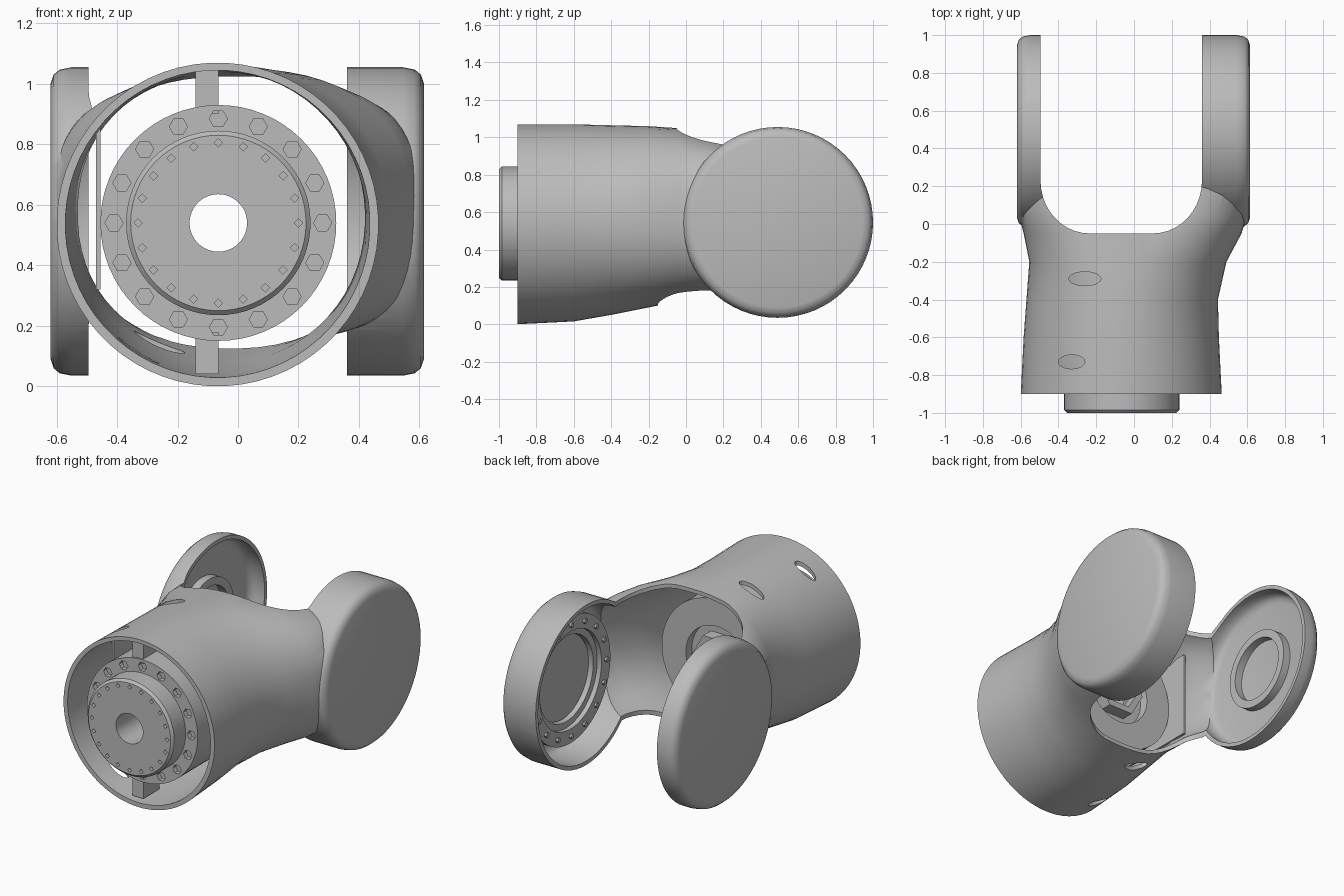
import bpy, bmesh
from math import sin, cos, pi, radians

cube = bpy.data.objects.get("Cube")
if cube:
    bpy.data.objects.remove(cube, do_unlink=True)

GREY = (0.5, 0.5, 0.5, 1)
grey = bpy.data.materials.new("cast_grey")
grey.use_nodes = True
grey.diffuse_color = GREY
grey.node_tree.nodes["Principled BSDF"].inputs["Base Color"].default_value = GREY

CX, CZ = -0.065, 0.54          # tube axis
JY, JZ = 0.49, 0.545           # joint axis of the fork
X0, X1 = -0.62, 0.615          # outer faces of the fork
SEG = 64


def loft(name, rings, closed=False):
    """Skin a list of equal rings; cap the ends or join them into a loop."""
    bm = bmesh.new()
    rows = [[bm.verts.new(p) for p in r] for r in rings]
    n = len(rows[0])
    pairs = list(zip(rows, rows[1:]))
    if closed:
        pairs.append((rows[-1], rows[0]))
    else:
        bm.faces.new(rows[0])
        bm.faces.new(rows[-1])
    for a, b in pairs:
        for i in range(n):
            j = (i + 1) % n
            bm.faces.new((a[i], a[j], b[j], b[i]))
    bmesh.ops.recalc_face_normals(bm, faces=bm.faces)
    me = bpy.data.meshes.new(name)
    bm.to_mesh(me)
    bm.free()
    me.materials.append(grey)
    ob = bpy.data.objects.new(name, me)
    bpy.context.collection.objects.link(ob)
    return ob


def ring_y(r, y, x=CX, z=CZ, n=SEG):
    return [(x + r * cos(2 * pi * i / n), y, z + r * sin(2 * pi * i / n)) for i in range(n)]


def ring_x(r, x, n=SEG, y=JY, z=JZ):
    return [(x, y + r * cos(2 * pi * i / n), z + r * sin(2 * pi * i / n)) for i in range(n)]


def boolean(ob, other, op):
    mod = ob.modifiers.new("cut", 'BOOLEAN')
    mod.operation, mod.solver, mod.object = op, 'EXACT', other
    bpy.context.view_layer.update()
    deps = bpy.context.evaluated_depsgraph_get()
    me = bpy.data.meshes.new_from_object(ob.evaluated_get(deps))
    ob.modifiers.clear()
    ob.data = me
    bpy.data.objects.remove(other, do_unlink=True)


def box(name, x0, x1, y0, y1, z0, z1):
    return loft(name, [[(x0, y, z0), (x1, y, z0), (x1, y, z1), (x0, y, z1)] for y in (y0, y1)])


def finish(ob, angle=35):
    bpy.ops.object.select_all(action='DESELECT')
    ob.select_set(True)
    bpy.context.view_layer.objects.active = ob
    bpy.ops.object.shade_smooth_by_angle(angle=radians(angle))


# Stations of the tube and neck: y, x range, z range, squareness
STATIONS = [
    (-0.90, -0.60, 0.465, 0.0, 1.07, 2),
    (-0.60, -0.585, 0.45, 0.015, 1.07, 2),
    (-0.40, -0.57, 0.445, 0.05, 1.065, 2.05),
    (-0.20, -0.555, 0.49, 0.09, 1.06, 2.2),
    (-0.05, -0.585, 0.57, 0.12, 1.05, 2.4),
    (0.05, -0.61, 0.60, 0.14, 1.02, 2.8),
    (0.15, -0.61, 0.605, 0.155, 0.995, 3.2),
    (0.45, -0.605, 0.60, 0.15, 0.95, 3.2),
]


def power(v, e):
    return abs(v) ** e * (1 if v > 0 else -1)


def solid_body(name, t):
    """Tube and neck joined with the rounded joint drum, inset by t."""
    rings = []
    for k, (y, xa, xb, za, zb, n) in enumerate(STATIONS):
        cx, cz, w, h = (xa + xb) / 2, (za + zb) / 2, (xb - xa) / 2 - t, (zb - za) / 2 - t
        if k == 0 and t:
            y -= 0.1
        rings.append([(cx + w * power(cos(a), 2 / n), y, cz + h * power(sin(a), 2 / n))
                      for a in (2 * pi * (i + 0.5) / SEG for i in range(SEG))])
    body = loft(name, rings)
    edge = [(0.455, 0), (0.485, 0.01), (0.502, 0.03), (0.51, 0.07)]
    drum = [ring_x(r - t, X0 + d + t) for r, d in edge]
    drum += [ring_x(r - t, X1 - d - t) for r, d in reversed(edge)]
    boolean(body, loft("drum", drum), 'UNION')
    return body


def fork_gap(y0, z0, z1):
    """U-shaped prism that separates the two fork arms."""
    xa, xb, rx, ry = -0.495, 0.36, 0.26, 0.28
    pts = [(xa, 1.3)]
    pts += [(xa + rx - rx * cos(a), y0 + ry - ry * sin(a)) for a in (pi * i / 20 for i in range(11))]
    pts += [(xb - rx + rx * sin(a), y0 + ry - ry * cos(a)) for a in (pi * i / 20 for i in range(11))]
    pts.append((xb, 1.3))
    return loft("gap", [[(x, y, z) for x, y in pts] for z in (z0, z1)])


# Hollow housing with fork arms
housing = solid_body("fork_housing", 0)
boolean(housing, solid_body("inside", 0.025), 'DIFFERENCE')
boolean(housing, fork_gap(-0.05, -0.2, 1.3), 'DIFFERENCE')
boolean(housing, fork_gap(-0.15, -0.2, 0.4), 'DIFFERENCE')
# Oval slots through the top and bottom walls
for x, y, w in ((-0.26, -0.29, 0.085), (-0.33, -0.73, 0.07)):
    slot = [[(x + w * cos(pi * i / 10), y + 0.037 * sin(pi * i / 10), z) for i in range(20)]
            for z in (-0.2, 1.3)]
    boolean(housing, loft("slot", slot), 'DIFFERENCE')
finish(housing)

# Drive unit inside the tube, with bore and rear recess
profile = [(0.095, -1.0), (0.29, -1.0), (0.305, -0.985), (0.305, -0.87), (0.39, -0.87),
           (0.39, -0.22), (0.22, -0.22), (0.22, -0.28), (0.095, -0.28)]
drive = loft("drive_unit", [ring_y(r, y) for r, y in profile], closed=True)
for count, radius, size, sides, y in ((16, 0.345, 0.03, 6, -0.87), (20, 0.265, 0.014, 4, -1.0)):
    for i in range(count):
        a = 2 * pi * i / count
        x, z = CX + radius * cos(a), CZ + radius * sin(a)
        boolean(drive, loft("hole", [ring_y(size, y + d, x, z, sides) for d in (-0.05, 0.03)]),
                'DIFFERENCE')
finish(drive)

# Hexagonal nut at the rear of the drive
nut = loft("rear_nut", [ring_y(r, y, n=6) for r, y in
                        ((0.125, -0.29), (0.17, -0.29), (0.17, -0.2), (0.125, -0.2))], closed=True)

# Tabs holding the drive in the tube
box("upper_tab", -0.14, CX, -0.86, -0.7, 0.9, 1.05)
box("lower_tab", -0.14, CX, -0.86, -0.7, 0.04, 0.18)

# Flat liner beside the drive
box("side_liner", -0.47, -0.455, -0.6, -0.08, 0.32, 0.86)

# Bearing plate in the wide arm, with stepped bore and bolts
plate = loft("bearing_plate", [ring_x(r, x) for r, x in
             ((0.27, 0.595), (0.27, 0.5), (0.31, 0.5), (0.31, 0.47),
              (0.40, 0.47), (0.40, 0.595))], closed=True)
finish(plate)
cover = loft("bearing_cover", [ring_x(0.265, x) for x in (0.53, 0.595)])
finish(cover)
for i in range(16):
    a = 2 * pi * i / 16
    loft("plate_bolt", [ring_x(0.016, x, 6, JY + 0.355 * cos(a), JZ + 0.355 * sin(a))
                        for x in (0.455, 0.48)])

# Raised ring in the thin arm
seat = loft("bearing_ring", [ring_x(r, x) for r, x in
            ((0.2, -0.6), (0.2, -0.545), (0.25, -0.545), (0.25, -0.6))], closed=True)
finish(seat)
